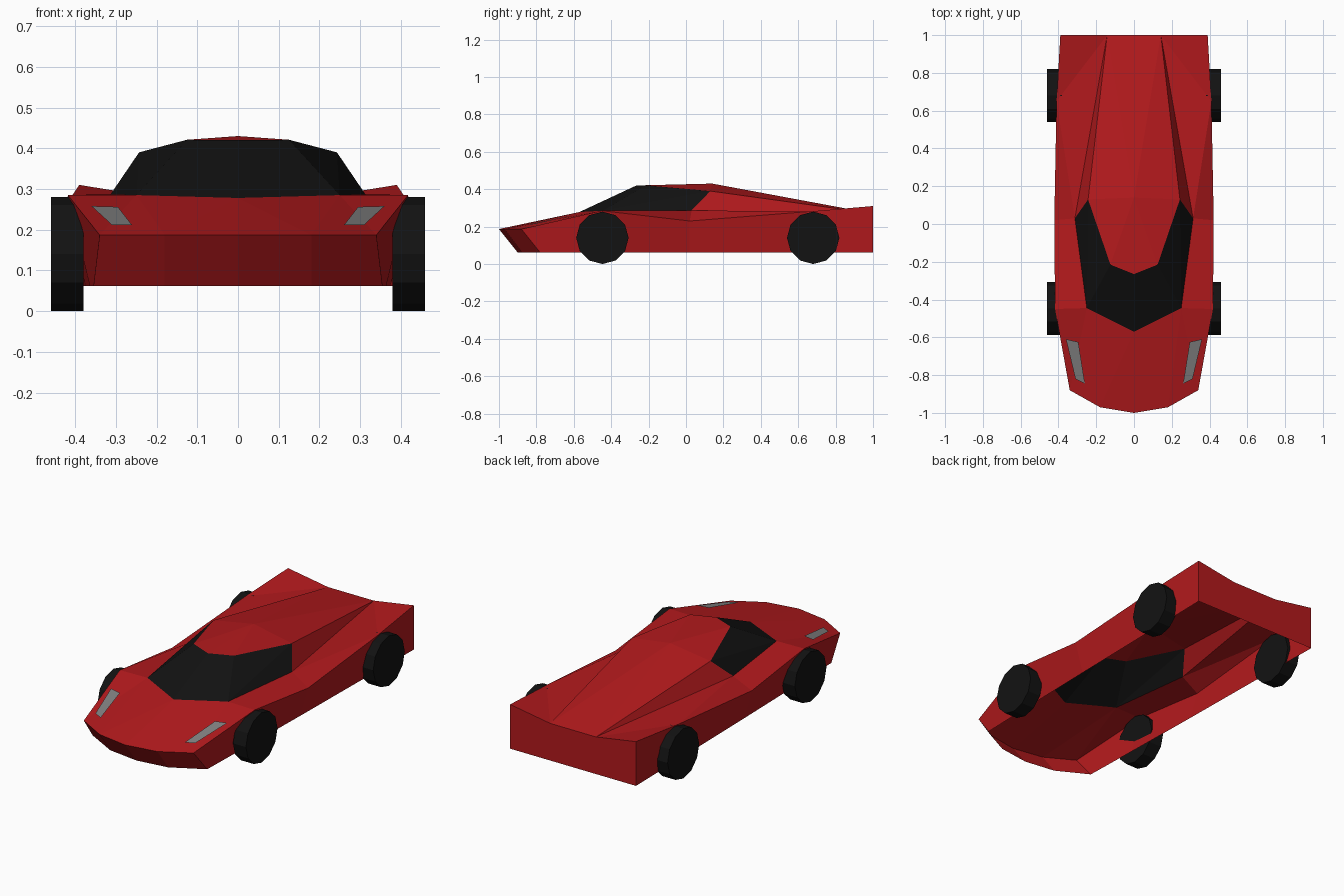
import bpy, bmesh, math
from mathutils import Vector

if "Cube" in bpy.data.objects:
    bpy.data.objects.remove(bpy.data.objects["Cube"])


def paint(obj, name, color):
    mat = bpy.data.materials.get(name) or bpy.data.materials.new(name)
    mat.diffuse_color = (*color, 1)
    mat.use_nodes = True
    mat.node_tree.nodes["Principled BSDF"].inputs["Base Color"].default_value = mat.diffuse_color
    obj.data.materials.append(mat)


def half_shell(name, points, faces, mat, color):
    """Panels of the +x half, mirrored across the centre line."""
    bm = bmesh.new()
    verts = {k: bm.verts.new(p) for k, p in points.items()
             if any(k in f.split() for f in faces)}
    for f in faces:
        face = bm.faces.new([verts[k] for k in f.split()])
        face.normal_update()
        outward = face.calc_center_median() - Vector((0, 0, 0.05))
        if face.normal.dot(outward) < 0:
            face.normal_flip()
    mesh = bpy.data.meshes.new(name)
    bm.to_mesh(mesh)
    bm.free()
    obj = bpy.data.objects.new(name, mesh)
    bpy.context.collection.objects.link(obj)
    mirror = obj.modifiers.new("mirror", 'MIRROR')
    mirror.use_clip = True
    paint(obj, mat, color)
    return obj


RED, BLACK, GREY = (0.45, 0.01, 0.012), (0.006, 0.006, 0.006), (0.22, 0.22, 0.22)

# Key points of the right half
P = {
    # nose edge and beltline
    "n0": (0, -1, .187), "n1": (.18, -.97, .187), "n2": (.34, -.88, .187),
    "s0": (.418, -.45, .285), "s1": (.422, .02, .23),
    "s2": (.41, .65, .28), "s3": (.39, 1, .31),
    # lower edge
    "b0": (0, -.90, .062), "b1": (.18, -.875, .062), "b2": (.355, -.78, .062),
    "b3": (.364, -.45, .062), "b4": (.374, .02, .062),
    "b5": (.384, .65, .062), "b6": (.39, 1, .062), "b7": (0, 1, .062),
    # window base
    "w0": (0, -.57, .278), "w1": (.25, -.445, .285), "w2": (.313, .03, .287),
    # roof edge
    "r0": (0, -.265, .42), "r1": (.125, -.215, .421), "r2": (.243, .13, .39),
    "r3": (0, .14, .43),
    # tail edge
    "t0": (0, 1, .27), "t1": (.142, 1, .27),
    # headlight corners
    "l0": (.36, -.61, .258), "l1": (.295, -.625, .256),
    "l2": (.26, -.845, .211), "l3": (.31, -.82, .212),
}

# Body shell, open underneath
half_shell("body", P, [
    "n0 n1 b1 b0", "n1 n2 b2 b1",                                # nose
    "n2 s0 b3 b2", "s0 s1 b4 b3", "s1 s2 b5 b4", "s2 s3 b6 b5",  # side
    "s3 t1 t0 b7 b6",                                            # tail
    "n0 n1 w0", "n1 w1 w0", "n1 n2 w1", "n2 s0 w1",              # hood
    "s0 s1 w2 w1", "s1 s2 w2", "s2 t1 w2", "s2 s3 t1",           # shoulders
    "r0 r1 r3", "r1 r2 r3",                                      # roof
    "r2 t1 r3", "r3 t1 t0", "w2 r2 t1",                          # rear deck
], "red_paint", RED)

# Wraparound windows
half_shell("windows", P, ["w0 w1 r1 r0", "w1 w2 r2", "w1 r2 r1"],
           "black", BLACK)

# Headlights
half_shell("headlights", P, ["l0 l1 l2 l3"], "lamp_grey", GREY)

# Wheels
for label, y in (("front", -.447), ("rear", .68)):
    for side, x in (("right", .42), ("left", -.42)):
        bpy.ops.mesh.primitive_cylinder_add(
            vertices=12, radius=.14, depth=.08, location=(x, y, .14),
            rotation=(0, math.pi / 2, 0))
        wheel = bpy.context.object
        wheel.name = f"{label}_{side}_wheel"
        paint(wheel, "black", BLACK)
